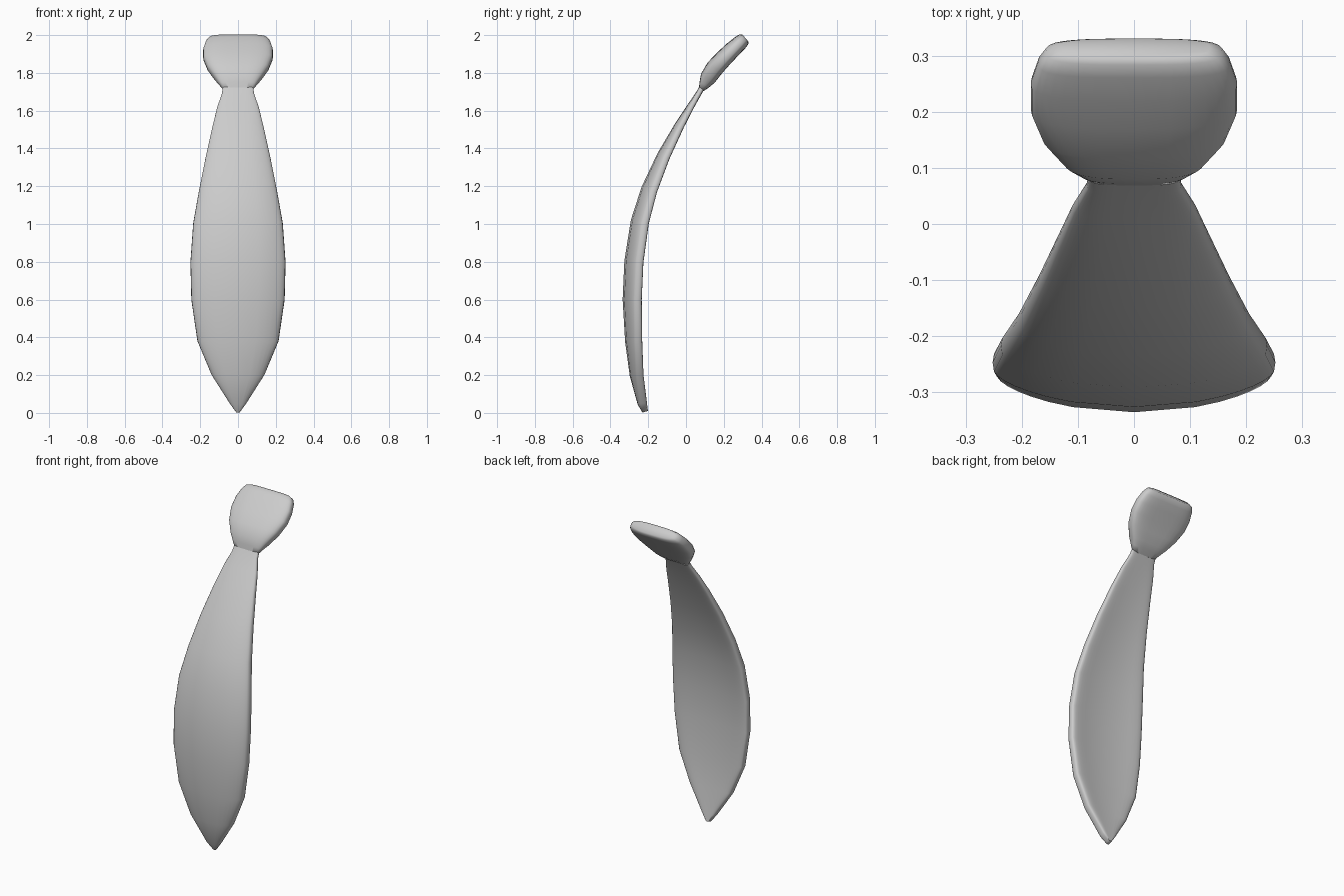
import bpy, bmesh, math
from mathutils import Vector

cube = bpy.data.objects.get("Cube")
if cube:
    bpy.data.objects.remove(cube, do_unlink=True)

grey = bpy.data.materials.new("light_grey")
grey.use_nodes = True
colour = (0.6, 0.6, 0.6, 1)
grey.diffuse_color = colour
grey.node_tree.nodes["Principled BSDF"].inputs["Base Color"].default_value = colour
grey.node_tree.nodes["Principled BSDF"].inputs["Roughness"].default_value = 0.8

SIDES = 32
BACK_FILL = 0.35  # how far the hollow of the back is filled in


def power(value, exponent):
    return math.copysign(abs(value) ** exponent, value)


def loft(name, stations, squareness):
    """Skin rounded, bowed sections (y, z, half width, thickness, bow) along a bent path."""
    bm = bmesh.new()
    path = [Vector((0, s[0], s[1])) for s in stations]
    rings = []
    for i, (y, z, width, thick, bow) in enumerate(stations):
        along = (path[min(i + 1, len(path) - 1)] - path[max(i - 1, 0)]).normalized()
        outward = Vector((0, -along.z, along.y))
        ring = []
        for k in range(SIDES):
            a = math.tau * k / SIDES
            u = power(math.cos(a), 2 / squareness)
            v = thick / 2 * power(math.sin(a), 2 / squareness) + bow * (0.5 - u * u)
            if math.sin(a) < 0:
                v -= BACK_FILL * bow * (1 - u * u)
            ring.append(bm.verts.new(path[i] + Vector((u * width, 0, 0)) + outward * v))
        rings.append(ring)
    for low, high in zip(rings, rings[1:]):
        for k in range(SIDES):
            n = (k + 1) % SIDES
            bm.faces.new((low[k], low[n], high[n], high[k]))
    bm.faces.new(rings[0])
    bm.faces.new(rings[-1])
    bmesh.ops.recalc_face_normals(bm, faces=bm.faces)
    mesh = bpy.data.meshes.new(name)
    bm.to_mesh(mesh)
    bm.free()
    mesh.materials.append(grey)
    obj = bpy.data.objects.new(name, mesh)
    bpy.context.collection.objects.link(obj)
    bpy.ops.object.select_all(action="DESELECT")
    obj.select_set(True)
    bpy.context.view_layer.objects.active = obj
    bpy.ops.object.shade_smooth_by_angle(angle=math.radians(65))
    return obj


# Long curved blade, from pointed tip up to the neck
loft("tie_blade", [
    (-0.216, 0.006, 0.01, 0.03, 0),
    (-0.23, 0.05, 0.043, 0.048, 0.005),
    (-0.257, 0.2, 0.14, 0.06, 0.022),
    (-0.271, 0.38, 0.215, 0.067, 0.036),
    (-0.278, 0.6, 0.247, 0.07, 0.045),
    (-0.269, 0.8, 0.252, 0.07, 0.045),
    (-0.238, 1.01, 0.237, 0.068, 0.042),
    (-0.189, 1.18, 0.207, 0.062, 0.036),
    (-0.114, 1.36, 0.171, 0.054, 0.025),
    (-0.032, 1.52, 0.135, 0.043, 0.014),
    (0.025, 1.62, 0.11, 0.034, 0.007),
    (0.067, 1.69, 0.085, 0.029, 0.002),
    (0.09, 1.73, 0.08, 0.03, 0),
], 4)

# Padded knot, flaring above the neck and rounded off at its top
loft("tie_knot", [
    (0.08, 1.71, 0.077, 0.028, 0),
    (0.097, 1.738, 0.098, 0.058, 0),
    (0.117, 1.772, 0.125, 0.086, 0.003),
    (0.154, 1.825, 0.162, 0.093, 0.006),
    (0.203, 1.878, 0.184, 0.09, 0.006),
    (0.25, 1.925, 0.184, 0.086, 0.004),
    (0.288, 1.961, 0.171, 0.08, 0),
    (0.307, 1.979, 0.157, 0.069, 0),
    (0.314, 1.985, 0.135, 0.05, 0),
], 3.2)
